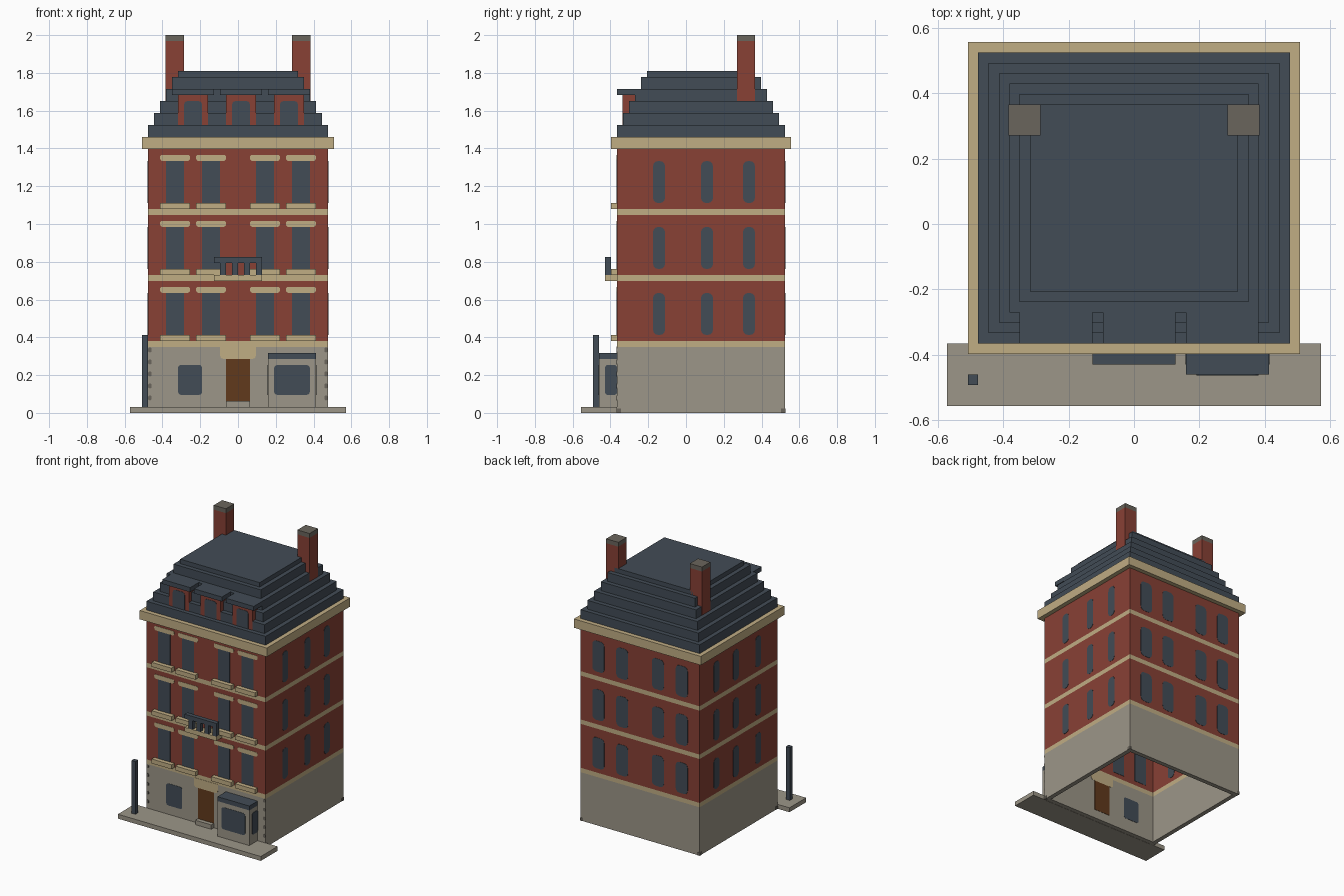
import bpy, bmesh, math

if "Cube" in bpy.data.objects:
    bpy.data.objects.remove(bpy.data.objects["Cube"], do_unlink=True)

U = 2 / 63      # one building module
E = 0.06        # how far flush plates stand proud, in modules


def material(name, rgb):
    lin = [((c / 255 + 0.055) / 1.055) ** 2.4 for c in rgb] + [1.0]
    m = bpy.data.materials.new(name)
    m.use_nodes = True
    m.diffuse_color = lin
    m.node_tree.nodes["Principled BSDF"].inputs["Base Color"].default_value = lin
    return m


BRICK = material("red brick", (136, 65, 53))
TAN = material("tan trim", (192, 173, 132))
STONE = material("pale stone", (156, 150, 136))
SLATE = material("dark slate", (66, 76, 86))
WOOD = material("brown wood", (97, 58, 28))
GREY = material("dark grey stone", (106, 101, 92))


def finish(name, bm, mat):
    bmesh.ops.recalc_face_normals(bm, faces=bm.faces)
    bmesh.ops.scale(bm, vec=(U, U, U), verts=bm.verts)
    mesh = bpy.data.meshes.new(name)
    bm.to_mesh(mesh)
    bm.free()
    mesh.materials.append(mat)
    obj = bpy.data.objects.new(name, mesh)
    bpy.context.collection.objects.link(obj)
    return obj


def box(name, x, y, z, mat):
    """Block spanning the given (low, high) pairs in modules."""
    bm = bmesh.new()
    bmesh.ops.create_cube(bm, size=1)
    for v in bm.verts:
        v.co = [lo + (c + 0.5) * (hi - lo) for c, (lo, hi) in zip(v.co, (x, y, z))]
    return finish(name, bm, mat)


def ring(name, x, y, z, t, mat):
    """Open rectangular wall ring of thickness t."""
    bm = bmesh.new()
    loops = []
    for inset, h in ((0, z[0]), (0, z[1]), (t, z[1]), (t, z[0])):
        a, b, c, d = x[0] + inset, x[1] - inset, y[0] + inset, y[1] - inset
        loops.append([bm.verts.new(p) for p in ((a, c, h), (b, c, h), (b, d, h), (a, d, h))])
    for i in range(4):
        for j in range(4):
            p, q, k = loops[i], loops[(i + 1) % 4], (j + 1) % 4
            bm.faces.new((p[j], p[k], q[k], q[j]))
    return finish(name, bm, mat)


def plate(name, axis, span, z, depth, mat, r=0.0, r_top=None):
    """Rounded panel facing along an axis; r and r_top are the corner radii."""
    r_top = r if r_top is None else r_top
    pts = []
    for sx, sz, start, rad in ((1, 1, 0, r_top), (0, 1, 90, r_top), (0, 0, 180, r), (1, 0, 270, r)):
        cx = span[sx] + (-rad if sx else rad)
        cz = z[sz] + (-rad if sz else rad)
        for a in (range(start, start + 91, 30) if rad else (start,)):
            pts.append((cx + rad * math.cos(math.radians(a)), cz + rad * math.sin(math.radians(a))))
    bm = bmesh.new()
    ends = [[bm.verts.new((p, d, q) if axis == "y" else (d, p, q)) for p, q in pts] for d in depth]
    n = len(pts)
    for e in ends:
        bm.faces.new(e)
    for i in range(n):
        k = (i + 1) % n
        bm.faces.new((ends[0][i], ends[0][k], ends[1][k], ends[1][i]))
    return finish(name, bm, mat)


# Hollow walls, storey by storey
WX, WY = (-15, 15), (-11.5, 16.5)
ring("ground_floor_wall", WX, WY, (0, 11), 1, STONE)
for n, z in enumerate((11, 22, 33)):
    ring(f"floor_band_{n + 1}", WX, WY, (z, z + 1), 1, TAN)
    ring(f"brick_wall_{n + 1}", WX, WY, (z + 1, z + 11), 1, BRICK)
ring("cornice", (-16, 16), (-12.5, 17.5), (44, 46), 2, TAN)

# Depth ranges that pass through each wall
FRONT, BACK = (-11.5 - E, -10.5 + E), (15.5 - E, 16.5 + E)
RIGHT, LEFT = (-15 - E, -14 + E), (14 - E, 15 + E)

# Upper windows
for n, z in enumerate((13, 24, 35)):
    for i, x in enumerate((-12, -6, 3, 9)):
        tag = f"{n + 1}_{i + 1}"
        plate(f"front_window_{tag}", "y", (x, x + 3), (z, z + 7), FRONT, SLATE)
        plate(f"window_lintel_{tag}", "y", (x - 1, x + 4), (z + 7, z + 8), FRONT, TAN, 0.45, 0.3)
        box(f"window_sill_{tag}", (x - 1, x + 4), (-12.5, -11.4), (z - 1, z), TAN)
        plate(f"back_window_{tag}", "y", (x, x + 3), (z, z + 7), BACK, SLATE, 0.9)
    for i, y in enumerate((-5.5, 2.5, 9.5)):
        for side, depth in (("left", LEFT), ("right", RIGHT)):
            plate(f"{side}_window_{n + 1}_{i + 1}", "x", (y, y + 2), (z, z + 7), depth, SLATE, 0.85)

# Entrance
plate("door", "y", (-2, 2), (2, 9), FRONT, WOOD)
plate("door_surround", "y", (-3, 3), (9, 11.1), FRONT, TAN, 0.6, 0)
box("door_step", (-2, 2), (-12.5, -11.4), (1, 2), STONE)
plate("ground_window", "y", (-10, -6), (3, 8), FRONT, SLATE, 0.5)

# Corner stones on the ground floor
for side in (-1, 1):
    for k in range(5):
        z = 2.1 + 2 * k
        plate(f"corner_stone_{side}_{k}", "y", sorted((side * 14.4, side * 15)),
              (z, z + 0.8), (-11.5 - E, -11.4), GREY, 0.25)
    for y in (-11.5, 15.9):
        box(f"corner_foot_{side}_{y}", sorted((side * 14.4, side * (15 + E))),
            (y - E, y + 0.6 + E), (0, 0.7), GREY)

# Bay shop window
box("bay_body", (5, 13), (-14.5, -11.4), (1, 9), STONE)
box("bay_roof", (5, 13), (-14.5, -11.4), (9, 10), SLATE)
plate("bay_front_window", "y", (6, 12), (3, 8), (-14.5 - E, -14.4), SLATE, 0.6)
for side, d in (("right", (5 - E, 5.1)), ("left", (12.9, 13 + E))):
    plate(f"bay_{side}_window", "x", (-13.5, -11.5), (3, 8), d, SLATE, 0.45)

# Pavement and lamp post
box("pavement", (-18, 18), (-17.5, -11.5 - E), (0, 1), STONE)
for side in (-1, 1):
    box(f"pavement_end_{side}", sorted((side * 15, side * 18)), (-11.6, -11.5), (0, 1), STONE)
box("lamp_post", (-16, -15), (-15.5, -14.5), (1, 13), SLATE)

# Balcony
box("balcony_floor", (-4, 4), (-13.5, -11.4), (22, 23), TAN)
box("balcony_rail", (-4, 4), (-13.5, -12.5), (25, 26), SLATE)
for x in (-3, -1, 1, 3):
    box(f"baluster_{x}", (x, x + 1), (-13.5, -12.5), (23, 25), SLATE)

# Stepped roof
for k in range(6):
    z = 46 + 2 * k
    box(f"roof_step_{k + 1}", (-15 + k, 15 - k), (-11.5 + k, 16.5 - k),
        (z, 57 if k == 5 else z + 2), SLATE)

# Dormers
for i, x in enumerate((-10, -2, 6)):
    box(f"dormer_{i + 1}", (x, x + 5), (-10.5 - E, -8), (48, 53), BRICK)
    plate(f"dormer_window_{i + 1}", "y", (x + 1, x + 4), (48, 52),
          (-10.5 - 2 * E, -10.5), SLATE, 0, 0.6)
    box(f"dormer_roof_{i + 1}", (x - 1, x + 6), (-11.5, -8), (53, 54 + E / 2), SLATE)

# Chimneys
for name, x in (("right", -12), ("left", 9)):
    out = (x - E, x + 3) if x < 0 else (x, x + 3 + E)
    box(f"{name}_chimney", out, (8.5, 11.5), (52, 62), BRICK)
    box(f"{name}_chimney_cap", out, (8.5, 11.5), (62, 63), GREY)
